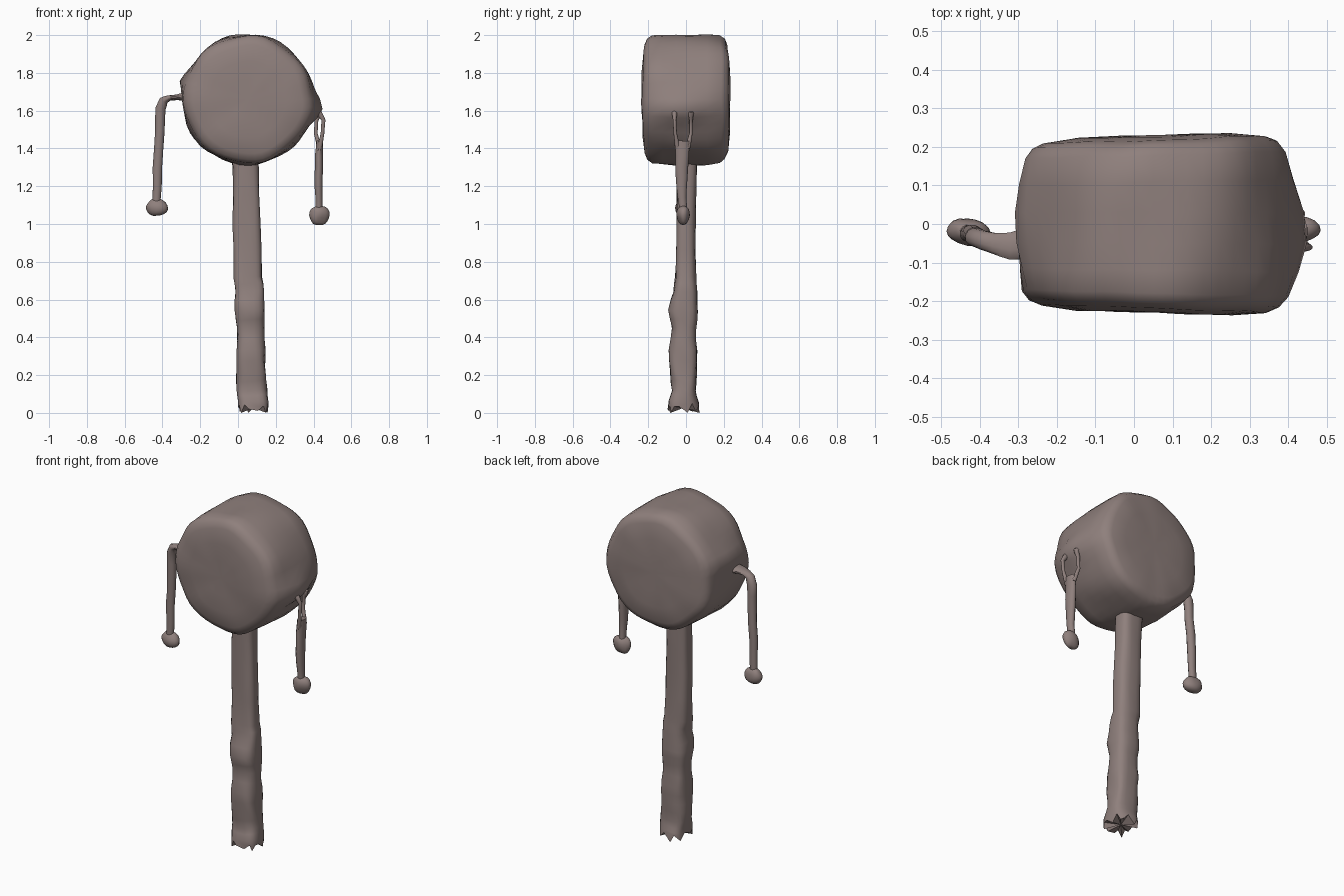
import bpy, bmesh, math
from mathutils import Vector, noise

if "Cube" in bpy.data.objects:
    bpy.data.objects.remove(bpy.data.objects["Cube"])

clay = bpy.data.materials.new("brown grey clay")
clay.diffuse_color = (0.275, 0.215, 0.203, 1)
clay.use_nodes = True
clay.node_tree.nodes["Principled BSDF"].inputs["Base Color"].default_value = clay.diffuse_color


def wobble(p, amount, freq):
    return noise.noise_vector(Vector(p) * freq) * amount


def loft(name, rings):
    """Skin closed rings of points and cap both ends."""
    bm = bmesh.new()
    vs = [[bm.verts.new(p) for p in r] for r in rings]
    n = len(vs[0])
    for a, b in zip(vs, vs[1:]):
        for i in range(n):
            j = (i + 1) % n
            bm.faces.new((a[i], a[j], b[j], b[i]))
    for r in (vs[0], vs[-1]):
        c = bm.verts.new(sum((v.co for v in r), Vector()) / n)
        for i in range(n):
            bm.faces.new((r[i], r[(i + 1) % n], c))
    bmesh.ops.recalc_face_normals(bm, faces=bm.faces)
    me = bpy.data.meshes.new(name)
    bm.to_mesh(me)
    bm.free()
    me.materials.append(clay)
    ob = bpy.data.objects.new(name, me)
    bpy.context.collection.objects.link(ob)
    bpy.ops.object.select_all(action='DESELECT')
    ob.select_set(True)
    bpy.context.view_layer.objects.active = ob
    bpy.ops.object.shade_smooth_by_angle(angle=math.radians(45))
    return ob


def resample(path, steps):
    out = []
    for a, b in zip(path, path[1:]):
        out += [[p + (q - p) * k / steps for p, q in zip(a, b)] for k in range(steps)]
    return out + [list(path[-1])]


def sweep(name, path, sides=12, square=1.0, rough=0.0, ragged=0.0, steps=2):
    """Path rows: x, y, z, half width in the xz plane, half depth along y."""
    path = resample(path, steps)
    rings = []
    for i, (x, y, z, a, b) in enumerate(path):
        p, q = path[max(i - 1, 0)], path[min(i + 1, len(path) - 1)]
        t = (Vector(q[:3]) - Vector(p[:3])).normalized()
        w = Vector((t.z, 0, -t.x)).normalized()
        u = w.cross(t)
        ring = []
        for k in range(sides):
            g = 2 * math.pi * (k + 0.5) / sides
            c, s = math.cos(g), math.sin(g)
            c = math.copysign(abs(c) ** square, c)
            s = math.copysign(abs(s) ** square, s)
            v = Vector((x, y, z)) + w * a * c + u * b * s
            v += wobble(v, rough, 11)
            if i == len(path) - 1 and ragged:
                v.z = max(0.0, z + ragged * math.sin(k * 2.4))
            ring.append(v)
        rings.append(ring)
    return loft(name, rings)


# drum: a lathed body around the y axis, bulging at the cord anchors
CX, CZ, SEG = 0.05, 1.66, 48
profile = [(-.23, .10), (-.229, .2), (-.219, .285), (-.205, .318), (-.18, .337),
           (-.12, .343), (-.05, .345), (.03, .346), (.11, .345), (.18, .337),
           (.207, .318), (.219, .29), (.228, .2), (.23, .10)]
rings = []
for y, r in profile:
    ring = []
    for k in range(SEG):
        g = 2 * math.pi * k / SEG
        rim = r / 0.34
        knob = 0.065 * math.exp(-((g - 6.15) / .2) ** 2 - ((y + .03) / .13) ** 2)
        knob += 0.065 * math.exp(-((g + .133) / .2) ** 2 - ((y + .03) / .13) ** 2)
        bump = 0.022 * math.exp(-((g - 2.87) / .12) ** 2 - (y / .15) ** 2)
        rr = r + knob + bump + 0.005 * rim * math.sin(7 * g + 9 * y)
        p = Vector((CX + rr * math.cos(g), y * (1 + .13 * r * math.cos(g)), CZ + rr * math.sin(g)))
        ring.append(p + wobble(p, 0.006, 7))
    rings.append(ring)
loft("drum", rings)

# handle: rounded square stick, lumpy in the lower grip, ragged at the end
sweep("handle", [
    (.04, 0, 1.40, .075, .055), (.04, .005, 1.30, .068, .055), (.045, 0, 1.0, .074, .05),
    (.052, -.002, .72, .076, .055), (.062, -.005, .64, .075, .066),
    (.063, -.015, .54, .078, .076), (.065, -.01, .45, .075, .062),
    (.067, -.015, .33, .075, .075), (.07, -.015, .22, .076, .073),
    (.075, -.012, .12, .08, .062), (.08, -.017, .06, .08, .08),
    (.08, -.015, .025, .08, .082)], sides=20, square=.65, rough=.009, ragged=.026)

# left cord: leaves the drum sideways, then hangs
sweep("left_cord", [
    (-.26, -.05, 1.675, .03, .045), (-.32, -.058, 1.672, .016, .035),
    (-.365, -.05, 1.67, .014, .028), (-.395, -.042, 1.655, .023, .025),
    (-.41, -.035, 1.61, .028, .024), (-.415, -.03, 1.5, .026, .024),
    (-.425, -.025, 1.3, .025, .022), (-.432, -.02, 1.09, .021, .02)],
    rough=.006)

# right cord: two thin prongs meet in a flat strand
for tag, x, y in (("front", .452, -.06), ("back", .415, .026)):
    sweep("right_cord_%s_prong" % tag, [
        (.39, y * 1.15, 1.60, .02, .022), (.43, y, 1.585, .016, .014),
        (x, y, 1.55, .011, .009), (x - .004, y * .95, 1.48, .01, .009),
        (.432, y * .6 - .008, 1.40, .013, .014)], sides=10, rough=.002)
sweep("right_cord", [
    (.432, -.018, 1.44, .018, .036), (.43, -.02, 1.36, .022, .036),
    (.427, -.022, 1.25, .023, .032), (.427, -.02, 1.14, .02, .023),
    (.43, -.015, 1.04, .02, .02)], rough=.005)

# beads: lumpy balls at the cord ends
for name, c, s in (("left_bead", (-.43, -.02, 1.088), (.058, .036, .046)),
                   ("right_bead", (.43, -.016, 1.047), (.054, .034, .054))):
    rings = []
    for i in range(1, 10):
        f = math.pi * i / 10
        ring = []
        for k in range(16):
            g = 2 * math.pi * k / 16
            p = Vector((c[0] + s[0] * math.sin(f) * math.cos(g),
                        c[1] + s[1] * math.sin(f) * math.sin(g),
                        c[2] + s[2] * math.cos(f)))
            ring.append(p + wobble(p, .01, 16))
        rings.append(ring)
    loft(name, rings)
